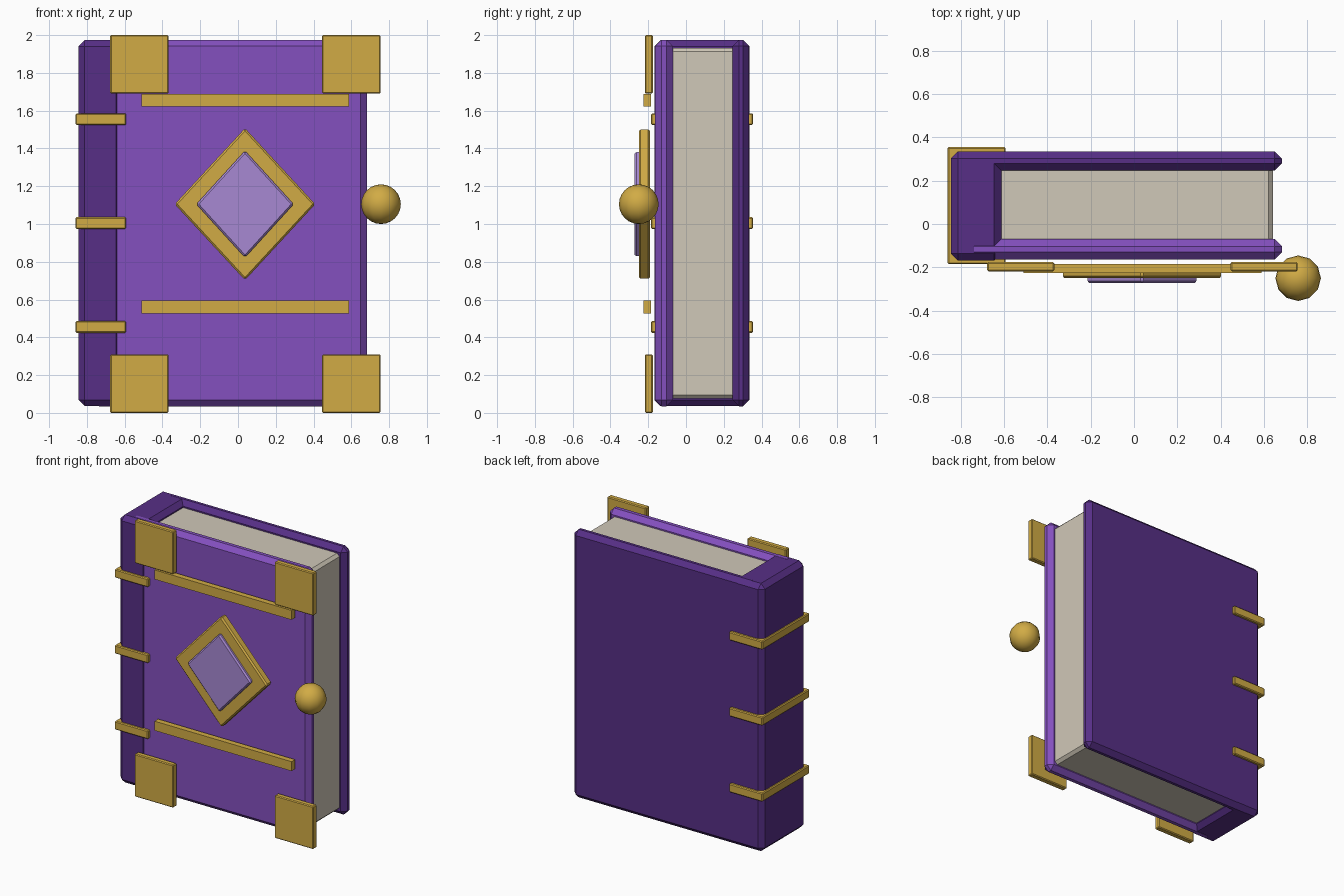
import bpy, math

cube = bpy.data.objects.get("Cube")
if cube:
    bpy.data.objects.remove(cube, do_unlink=True)


def material(name, rgb):
    m = bpy.data.materials.new(name)
    m.use_nodes = True
    col = (*rgb, 1)
    m.diffuse_color = col
    m.node_tree.nodes["Principled BSDF"].inputs["Base Color"].default_value = col
    return m


PURPLE = material("purple leather", (0.23, 0.08, 0.52))
DARK = material("dark purple leather", (0.095, 0.028, 0.24))
GOLD = material("gold", (0.64, 0.41, 0.06))
PAPER = material("paper", (0.63, 0.58, 0.48))
GEM = material("pale violet gem", (0.39, 0.25, 0.65))


def finish(name, mat, bevel):
    ob = bpy.context.object
    ob.name = name
    ob.data.materials.append(mat)
    bpy.ops.object.transform_apply(location=False, rotation=True, scale=True)
    if bevel:
        mod = ob.modifiers.new("bevel", "BEVEL")
        mod.width = bevel
        mod.segments = 1
    return ob


def box(name, mat, x, y, z, bevel=0.0):
    """Box between (min, max) pairs on each axis."""
    bpy.ops.mesh.primitive_cube_add(size=1, location=[sum(r) / 2 for r in (x, y, z)])
    bpy.context.object.scale = [r[1] - r[0] for r in (x, y, z)]
    return finish(name, mat, bevel)


def diamond(name, mat, half_w, half_h, y, bevel):
    """Four-sided plate standing on its point, facing the front."""
    bpy.ops.mesh.primitive_cylinder_add(vertices=4, radius=1, depth=1,
                                        location=(0.037, sum(y) / 2, 1.105),
                                        rotation=(math.pi / 2, 0, 0))
    bpy.context.object.scale = (half_w, half_h, y[1] - y[0])
    return finish(name, mat, bevel)


# Book body
box("spine", DARK, (-0.845, -0.612), (-0.168, 0.335), (0.036, 1.974), 0.033)
box("front_cover", PURPLE, (-0.77, 0.682), (-0.163, -0.07), (0.035, 1.975), 0.033)
box("back_cover", DARK, (-0.77, 0.682), (0.247, 0.334), (0.035, 1.975), 0.033)
box("pages", PAPER, (-0.64, 0.64), (-0.1, 0.28), (0.075, 1.932), 0.02)

# Spine bands
for i, z in enumerate((0.455, 1.005, 1.555)):
    box(f"spine_band_{i + 1}", GOLD, (-0.86, -0.592), (-0.185, 0.355),
        (z - 0.031, z + 0.031), 0.006)

# Corner plates
for side, x in (("right", -0.522), ("left", 0.6)):
    for level, z in (("lower", 0.155), ("upper", 1.845)):
        box(f"corner_{level}_{side}", GOLD, (x - 0.155, x + 0.155),
            (-0.218, -0.176), (z - 0.155, z + 0.155), 0.006)

# Trim bars across the front
for level, z in (("lower", 0.56), ("upper", 1.655)):
    box(f"trim_bar_{level}", GOLD, (-0.51, 0.587), (-0.226, -0.185),
        (z - 0.034, z + 0.034))

# Emblem
diamond("emblem_frame", GOLD, 0.372, 0.402, (-0.25, -0.19), 0.01)
diamond("emblem_gem", GEM, 0.258, 0.283, (-0.272, -0.235), 0.01)

# Clasp knob
bpy.ops.mesh.primitive_uv_sphere_add(segments=12, ring_count=12, radius=0.105,
                                     location=(0.757, -0.25, 1.105))
finish("clasp_knob", GOLD, 0)
bpy.ops.object.shade_smooth_by_angle(angle=math.radians(35))
